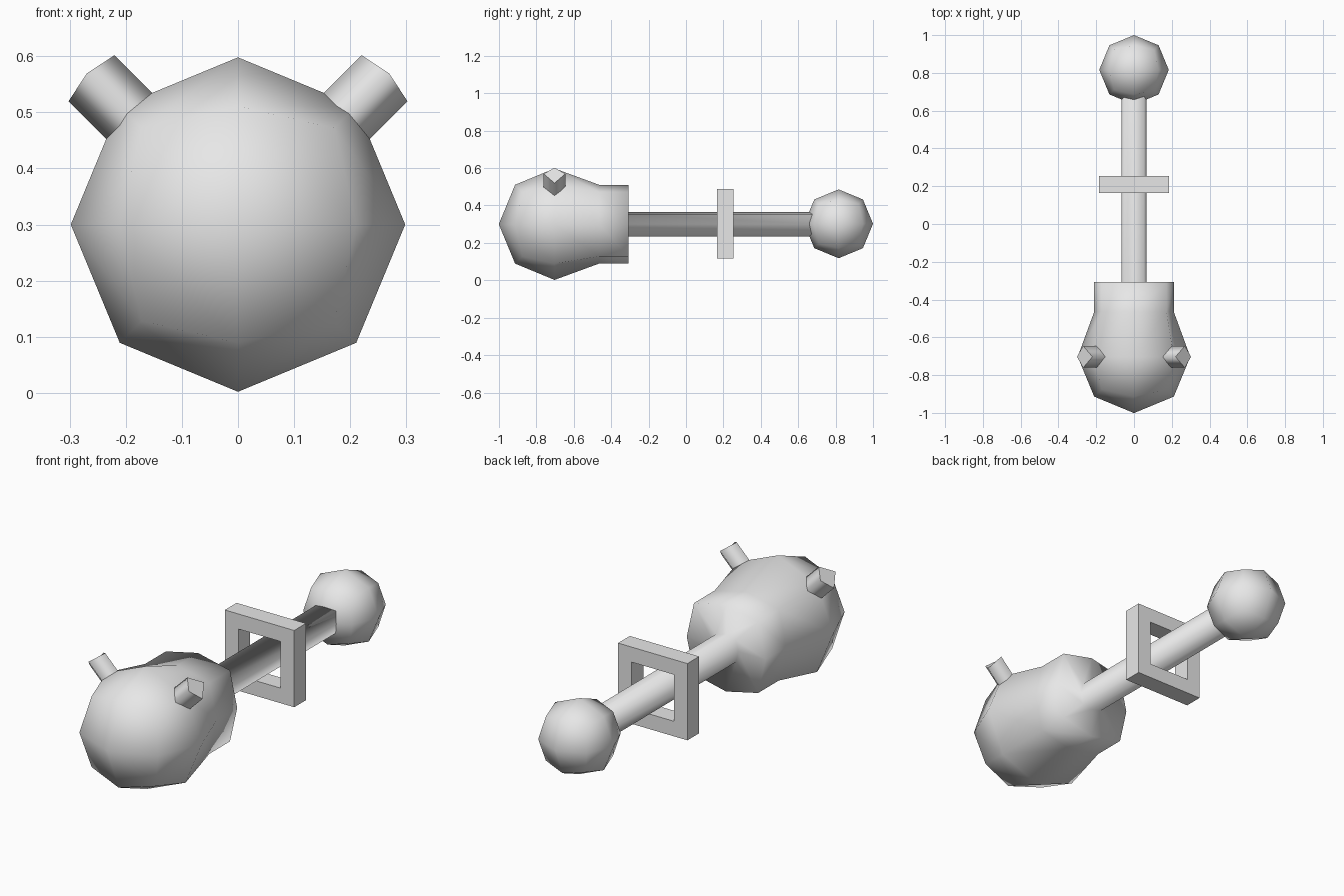
import bpy, bmesh, math
from mathutils import Matrix, Vector

cube = bpy.data.objects.get("Cube")
if cube:
    bpy.data.objects.remove(cube, do_unlink=True)

grey = bpy.data.materials.new("plain_grey")
grey.use_nodes = True
grey.diffuse_color = (0.8, 0.8, 0.8, 1)
grey.node_tree.nodes["Principled BSDF"].inputs["Base Color"].default_value = (0.8, 0.8, 0.8, 1)

MID_Z = 0.30


def finish(bm, name, smooth=True):
    bmesh.ops.recalc_face_normals(bm, faces=bm.faces[:])
    for f in bm.faces:
        f.smooth = smooth
    mesh = bpy.data.meshes.new(name)
    bm.to_mesh(mesh)
    bm.free()
    mesh.materials.append(grey)
    obj = bpy.data.objects.new(name, mesh)
    bpy.context.collection.objects.link(obj)
    return obj


def quad_sphere(radius, centre):
    """Once-divided cube pushed out to a sphere."""
    bm = bmesh.new()
    bmesh.ops.create_cube(bm, size=2)
    bmesh.ops.subdivide_edges(bm, edges=bm.edges[:], cuts=1, use_grid_fill=True)
    for v in bm.verts:
        v.co = Vector(centre) + v.co.normalized() * radius
    return bm


def extrude_rim(bm, y, scale=1.0):
    """Extrude the open rim to a new y, scaled about the long axis."""
    rim = [e for e in bm.edges if e.is_boundary]
    new = bmesh.ops.extrude_edge_only(bm, edges=rim)["geom"]
    for v in new:
        if isinstance(v, bmesh.types.BMVert):
            v.co = (v.co.x * scale, y, MID_Z + (v.co.z - MID_Z) * scale)


# Head, collar and rod: one continuous skin
bm = quad_sphere(0.298, (0, -0.703, MID_Z))
pole = max(bm.verts, key=lambda v: v.co.y)
bmesh.ops.delete(bm, geom=[pole], context='VERTS')
for v in bm.verts:
    if v.is_boundary:
        v.co.y = -0.465
extrude_rim(bm, -0.307)
extrude_rim(bm, -0.307, 0.31)
extrude_rim(bm, 0.70)
bmesh.ops.contextual_create(bm, geom=[e for e in bm.edges if e.is_boundary])
finish(bm, "head_and_rod")

# Ball on the back end
finish(quad_sphere(0.184, (0, 0.816, MID_Z + 0.002)), "end_ball")

# Square frame around the rod
bm = bmesh.new()
loops = []
for half in (0.186, 0.113):
    for y in (0.165, 0.255):
        loops.append([bm.verts.new((sx * half, y, 0.303 + sz * half))
                      for sx, sz in ((-1, -1), (1, -1), (1, 1), (-1, 1))])
outer_front, outer_back, inner_front, inner_back = loops
for a, b in ((outer_front, outer_back), (outer_back, inner_back),
             (inner_back, inner_front), (inner_front, outer_front)):
    for i in range(4):
        j = (i + 1) % 4
        bm.faces.new((a[i], a[j], b[j], b[i]))
finish(bm, "square_frame", smooth=False)

# Horns: four-sided stubs leaning out at 45 degrees
for side, name in ((1, "left_horn"), (-1, "right_horn")):
    bm = bmesh.new()
    bmesh.ops.create_cone(bm, cap_ends=True, segments=4, radius1=0.058,
                          radius2=0.058, depth=0.17)
    for v in bm.verts:
        if v.co.z > 0 and abs(v.co.y) > 0.03:
            v.co.z += 0.012
    lean = Matrix.Rotation(side * math.pi / 4, 4, 'Y')
    bmesh.ops.transform(bm, verts=bm.verts[:], matrix=Matrix.Translation(
        (0, -0.703, MID_Z)) @ lean @ Matrix.Translation((0, 0, 0.284)))
    horn = finish(bm, name)
    for f in horn.data.polygons:
        f.use_smooth = len(f.vertices) == 4 and abs(f.normal.y) > 0.3
